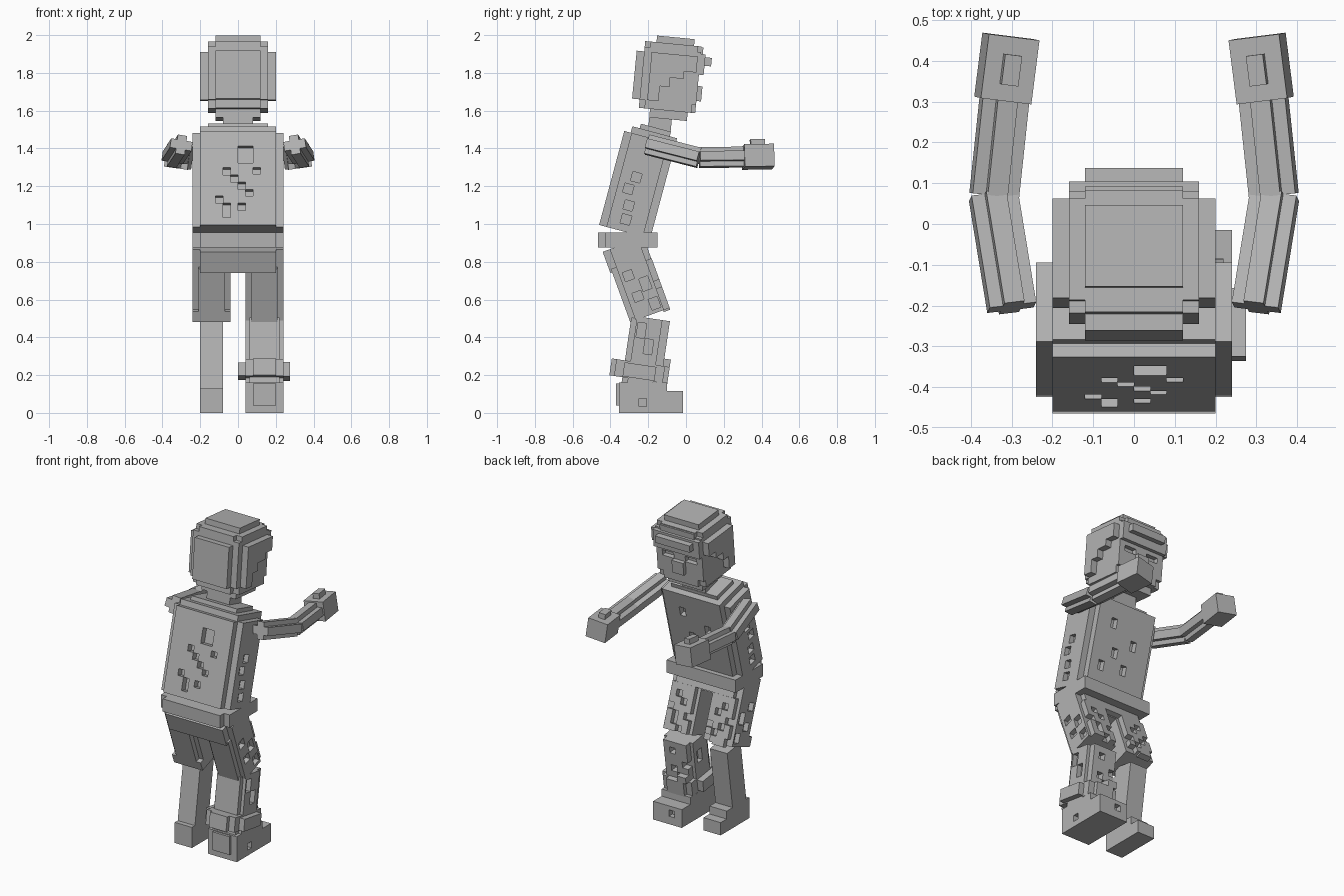
import bpy, bmesh, math
from mathutils import Matrix, Vector

GREY = bpy.data.materials.new("plain grey")
GREY.diffuse_color = (0.45, 0.45, 0.45, 1)


def frame(y=0, z=0, tilt=0):
    """Local frame: x across, y forward, z along the limb."""
    return Matrix.Translation((0, y, z)) @ Matrix.Rotation(math.radians(tilt), 4, 'X')


def mesh_object(name, mat, boxes):
    bm = bmesh.new()
    for x0, x1, y0, y1, z0, z1 in boxes:
        m = Matrix.Translation(((x0 + x1) / 2, (y0 + y1) / 2, (z0 + z1) / 2)) @ \
            Matrix.Diagonal((x1 - x0, y1 - y0, z1 - z0, 1))
        bmesh.ops.create_cube(bm, size=1, matrix=mat @ m)
    me = bpy.data.meshes.new(name)
    bm.to_mesh(me)
    bm.free()
    me.materials.append(GREY)
    ob = bpy.data.objects.new(name, me)
    bpy.context.collection.objects.link(ob)
    return ob


def part(name, mat, boxes, holes=()):
    ob = mesh_object(name, mat, boxes)
    if holes:
        cut = mesh_object(name + "_cutter", mat, holes)
        cut.hide_render = True
        mod = ob.modifiers.new("holes", 'BOOLEAN')
        mod.operation, mod.solver, mod.object = 'DIFFERENCE', 'EXACT', cut
        mod.use_self = True
        bpy.context.view_layer.objects.active = ob
        bpy.ops.object.modifier_apply(modifier=mod.name)
        bpy.data.objects.remove(cut)
    return ob


def patches(rows, x0, top, y0, y1, s=0.04):
    """Ragged cloth: one box per run of # in each row."""
    out = []
    for r, row in enumerate(rows):
        c = 0
        while c < len(row):
            if row[c] == '#':
                e = c
                while e < len(row) and row[e] == '#':
                    e += 1
                out.append((x0 + c * s, x0 + e * s, y0, y1, top - (r + 1) * s, top - r * s))
                c = e
            c += 1
    return out


# Head: rounded block of stepped layers, open at the face
H = frame(-0.095, 1.555, -5.5)
part("skull", H, [(-.12, .12, -.10, .10, 0, .435), (-.16, .16, -.13, .12, .045, .40),
                  (-.12, .12, -.16, .14, .045, .40), (-.16, .16, -.15, .14, .09, .37)],
     [(s * .08 - .04, s * .08 + .04, .11, .2, .19, .225) for s in (-1, 1)])
part("nose", H, [(-.04, .04, .13, .165, .11, .19)])
part("hair_back", H, [(-.12, .12, -.20, -.12, .09, .345), (-.16, .16, -.16, -.08, .09, .37)])
part("fringe", H, [(-.12, .12, .11, .20, .30, .345), (-.16, .16, .08, .165, .25, .36),
                   (-.12, .12, .08, .15, .34, .395)])
side_hair = [(.15, .20, -.12, -.06, .09, .345), (.15, .20, -.07, -.01, .17, .345),
             (.15, .20, -.02, .06, .22, .345), (.15, .20, .05, .125, .26, .345)]
part("side_hair", H, side_hair + [(-b, -a, *r) for a, b, *r in side_hair])
part("neck", H, [(-.08, .08, -.10, .02, -.08, .01)])

# Torso, leaning forward
T = frame(-0.46, 0.995, -15)
side_holes = [(s * .24 - .03, s * .24 + .03, f, f + .05, h, h + .05)
              for s in (-1, 1) for f, h in ((.10, .27), (.075, .20), (.10, .115), (.105, .04))]
part("torso", T, [(-.24, .24, .04, .24, 0, .515)], side_holes)
part("shoulder_top", T, [(-.20, .20, .035, .275, .50, .55), (-.16, .16, .075, .24, .54, .575)])
back_holes = [(0, .08, .34, .433), (.08, .12, .28, .315), (-.08, -.04, .275, .315),
              (-.04, 0, .235, .275), (0, .04, .195, .235), (.04, .08, .16, .195),
              (-.12, -.08, .12, .16), (-.08, -.04, .04, .12), (0, .04, .08, .12)]
part("jacket_back", T, [(-.20, .20, 0, .04, 0, .515)],
     [(a, b, -.02, .039, c, d) for a, b, c, d in back_holes])
part("jacket_front", T, [(-.20, .20, .24, .28, .02, .55)],
     [(a, a + .04, .245, .3, h, h + .06) for a, h in
      ((.06, .39), (-.10, .30), (.02, .22), (-.06, .14), (.10, .12))])

# Hips
part("hips", frame(), [(-.24, .24, -.425, -.15, .875, .955), (-.20, .20, -.465, -.42, .875, .955)])

# Thighs with ragged trousers
U = frame(-0.295, 0.48, 20)
part("trouser_seat", U, [(-.24, .24, .03, .19, .27, .40), (-.20, .20, -.01, .22, .28, .40)])
for side, s, rows in (("left", -1, ("####", "#.##", "##.#", ".###", "#.#.", "##.#", ".##.")),
                      ("right", 1, ("####", "##.#", "#.##", "###.", ".#.#", "##.#", "#.##"))):
    x0, x1 = sorted((s * .04, s * .24))
    part(side + "_thigh", U, [(x0, x1, .03, .19, 0, .30)],
         [(s * .24 - .03, s * .24 + .03, f, f + .05, h, h + w) for f, h, w in
          ((.05, .21, .05), (.12, .13, .07), (.06, .09, .05), (.13, .02, .06))])
    part(side + "_trouser_back", U, [(x0 + .03, x1 - .03, 0, .035, .0, .30)])
    part(side + "_trouser_front", U, patches(rows, x0 + .02, .28, .185, .222))
part("left_trouser_hem", U, [(-.24, -.04, .0, .035, .0, .06), (-.20, -.12, .185, .222, -.01, .04)])

# Right lower leg: wide trouser leg, cuff and boot
S = frame(-0.35, 0.10, -8.5)
part("right_shin", S, [(.06, .22, 0, .04, 0, .41), (.04, .24, .03, .165, 0, .42)],
     [(s, s + .06, f, f + .045, h, h + .08) for s, f, h in
      ((.21, .09, .23), (.21, .04, .31), (.01, .09, .27))])
part("right_shin_rags", S, patches(("####", "##.#", "####", ".###", "##.#", "#.##"),
                                   .06, .42, .16, .205))
part("right_cuff", S, [(.04, .24, -.045, .215, .09, .18), (0, .08, .01, .16, .10, .17),
                       (.20, .275, .0, .17, .095, .17), (.08, .20, -.07, .24, .09, .18),
                       (.06, .12, .0, .24, .18, .22)])
part("right_boot", frame(), [(.04, .24, -.355, -.10, 0, .16), (.04, .24, -.355, -.015, 0, .115),
                             (.08, .20, -.37, -.34, .04, .155)],
     [(.21, .27, -.29, -.25, .12, .15), (.21, .27, -.25, -.21, .035, .075),
      (.09, .13, -.05, .01, .05, .09)])

# Left lower leg: bare, thin, with a stepped foot
part("left_shin", S, [(-.20, -.08, .03, .165, -.06, .42)])
part("left_foot", frame(), [(-.20, -.08, -.345, -.06, 0, .08), (-.20, -.08, -.345, -.12, .07, .13)])


# Arms: plus-shaped limbs reaching forward, each with a block hand
def aim(a, b, roll):
    a, b = Vector(a), Vector(b)
    fwd = (b - a).normalized()
    right = fwd.cross(Vector((0, 0, 1))).normalized()
    up = right.cross(fwd)
    m = Matrix((right, fwd, up)).transposed().to_4x4()
    return Matrix.Translation(a) @ m @ Matrix.Rotation(math.radians(roll), 4, 'Y'), (b - a).length


for side, s in (("left", -1), ("right", 1)):
    for name, a, b in (("upper_arm", (.30, -.205, 1.42), (.345, .07, 1.35)),
                       ("forearm", (.343, .07, 1.352), (.318, .305, 1.354))):
        m, l = aim((s * a[0], a[1], a[2]), (s * b[0], b[1], b[2]), -10 * s)
        part(side + "_" + name, m, [(-.058, .058, 0, l, -.025, .025),
                                    (-.025, .025, 0, l, -.052, .052)])
    m, l = aim((s * .322, .303, 1.355), (s * .302, .46, 1.357), -8 * s)
    part(side + "_hand", m, [(-.063, .063, 0, l, -.06, .06)])
    part(side + "_thumb", m, [(-.021, .021, .04, .115, .05, .092)])
